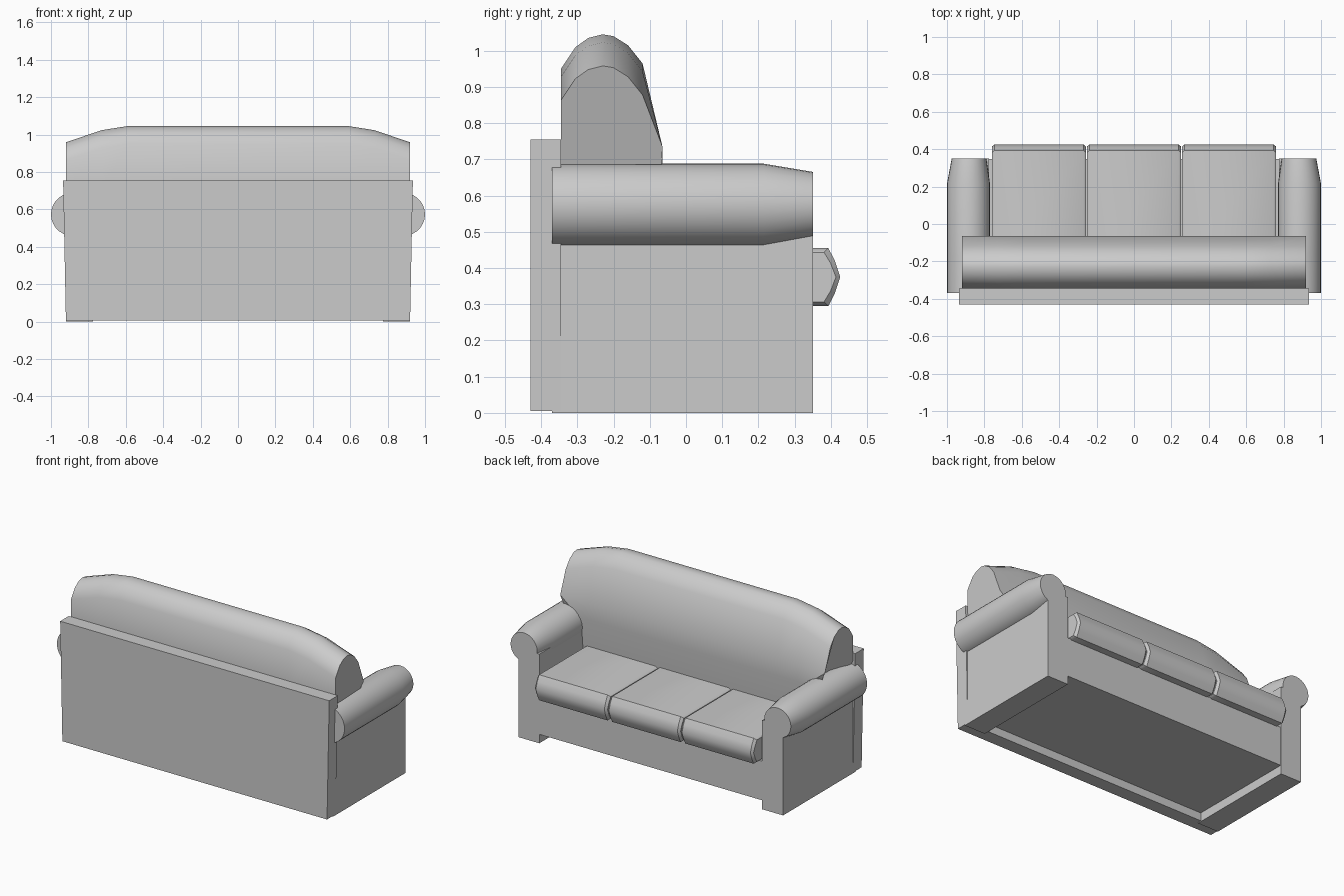
import bpy
import bmesh
import math

default = bpy.data.objects.get("Cube")
if default:
    bpy.data.objects.remove(default, do_unlink=True)

# Single upholstery colour
fabric = bpy.data.materials.new("grey_fabric")
fabric.use_nodes = True
GREY = (0.6, 0.6, 0.6, 1)
fabric.diffuse_color = GREY
fabric.node_tree.nodes["Principled BSDF"].inputs["Base Color"].default_value = GREY


def loft(name, rings, angle=None):
    """Skin a row of equal-length point rings and cap both ends."""
    bm = bmesh.new()
    rows = [[bm.verts.new(p) for p in ring] for ring in rings]
    n = len(rows[0])
    for a, b in zip(rows, rows[1:]):
        for i in range(n):
            j = (i + 1) % n
            bm.faces.new((a[i], a[j], b[j], b[i]))
    bm.faces.new(rows[0])
    bm.faces.new(rows[-1])
    bmesh.ops.recalc_face_normals(bm, faces=bm.faces)
    mesh = bpy.data.meshes.new(name)
    bm.to_mesh(mesh)
    bm.free()
    mesh.materials.append(fabric)
    obj = bpy.data.objects.new(name, mesh)
    bpy.context.collection.objects.link(obj)
    if angle:
        bpy.ops.object.select_all(action='DESELECT')
        obj.select_set(True)
        bpy.context.view_layer.objects.active = obj
        bpy.ops.object.shade_smooth_by_angle(angle=math.radians(angle))
    return obj


def rect(x0, x1, y0, y1, z):
    return [(x0, y0, z), (x1, y0, z), (x1, y1, z), (x0, y1, z)]


# Back panel, slightly wider at the top
loft("back_panel", [rect(-0.92, 0.92, -0.43, -0.345, 0.005),
                    rect(-0.935, 0.935, -0.43, -0.345, 0.755)])

# Seat base, raised off the floor between the arms
loft("seat_base", [rect(-0.78, 0.78, -0.36, 0.348, z) for z in (0.055, 0.3)])


# Arms: upright slab with a roll that narrows at the front
def roll_ring(side, y, cx, r, sides=28):
    turn = 2 * math.pi / sides
    return [(side * (cx + r * math.cos(i * turn)), y, 0.573 + r * math.sin(i * turn))
            for i in range(sides)]


for side, label in ((1, "left"), (-1, "right")):
    loft(label + "_arm_slab",
         [rect(side * 0.775, side * 0.92, -0.37, 0.35, z) for z in (0, 0.56)])
    loft(label + "_arm_roll",
         [roll_ring(side, -0.37, 0.885, 0.115),
          roll_ring(side, 0.215, 0.885, 0.115),
          roll_ring(side, 0.35, 0.882, 0.0925)], 40)

# Three seat cushions with a rounded nose and softened side edges
NOSE = [(-0.2, 0.295), (-0.2, 0.455), (0.393, 0.455), (0.411, 0.42),
        (0.426, 0.375), (0.411, 0.33), (0.393, 0.295)]


def cushion_ring(x, inset):
    return [(x, y - (inset if y > 0 else 0), z + (0.375 - z) * inset * 12)
            for y, z in NOSE]


for cx, label in ((-0.508, "right"), (0, "middle"), (0.508, "left")):
    loft(label + "_seat_cushion",
         [cushion_ring(cx + dx, inset) for dx, inset in
          ((-0.252, 0.012), (-0.238, 0), (0.238, 0), (0.252, 0.012))], 40)

# Back cushion: a domed section whose crown drops towards both ends
DOME = [(-0.345, 0.71), (-0.345, 0.95), (-0.305, 1.01), (-0.27, 1.035), (-0.23, 1.045),
        (-0.2, 1.04), (-0.16, 1.015), (-0.12, 0.965), (-0.065, 0.735)]


def dome_ring(x, drop):
    top = [(x, y, z - (drop if z > 0.8 else 0)) for y, z in DOME]
    foot = math.copysign(min(abs(x), 0.79), x)
    return [(foot, -0.345, 0.42)] + top + [(foot, -0.065, 0.63), (foot, -0.085, 0.42)]


loft("back_cushion",
     [dome_ring(x, drop) for x, drop in
      ((-0.92, 0.087), (-0.73, 0.022), (-0.59, 0), (0.59, 0), (0.73, 0.022), (0.92, 0.087))],
     40)
